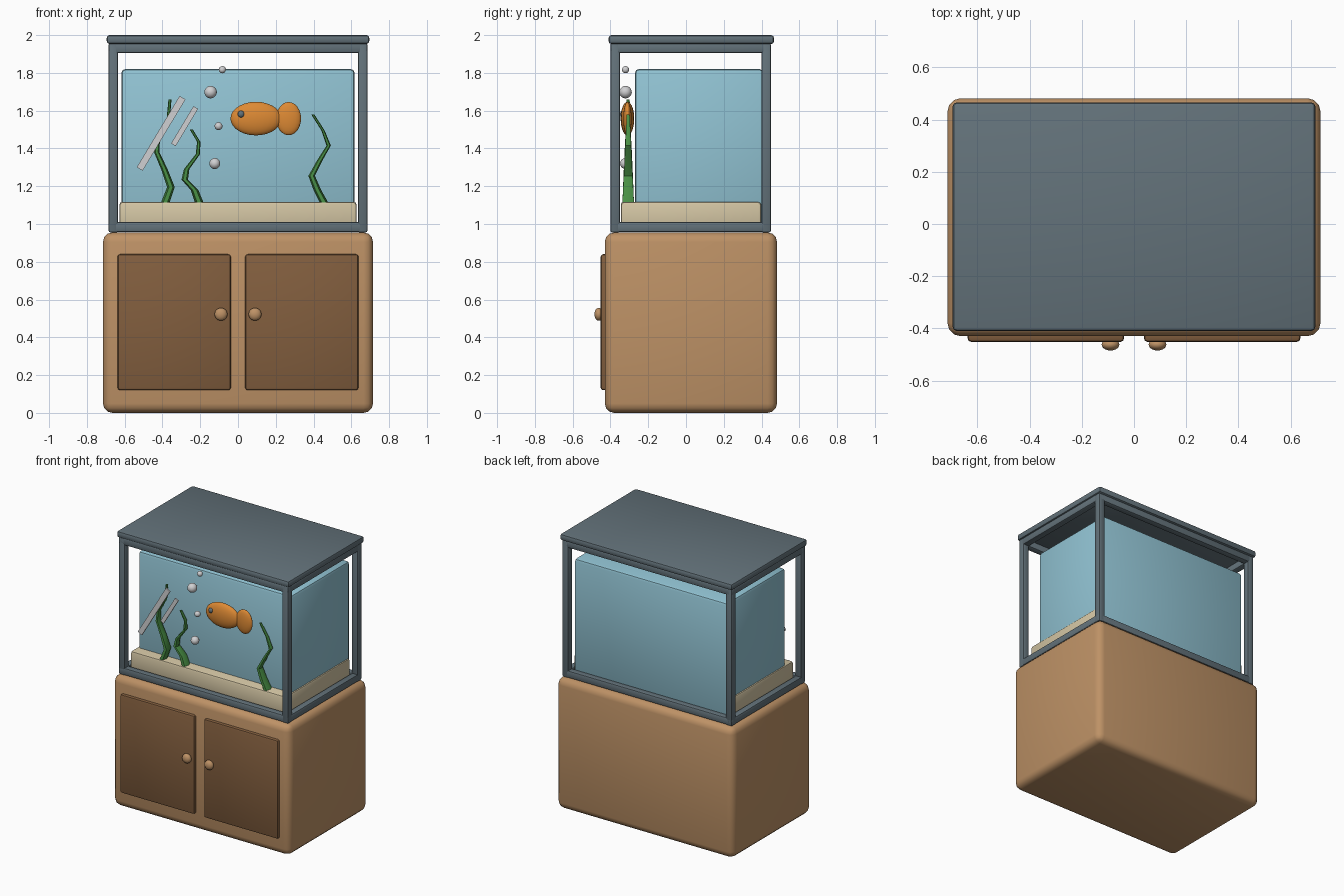
import bpy, bmesh, math

if "Cube" in bpy.data.objects:
    bpy.data.objects.remove(bpy.data.objects["Cube"])

def lin(c):
    c /= 255
    return c / 12.92 if c <= 0.04045 else ((c + 0.055) / 1.055) ** 2.4

def mat(name, r, g, b):
    m = bpy.data.materials.new(name)
    m.diffuse_color = (lin(r), lin(g), lin(b), 1)
    m.use_nodes = True
    m.node_tree.nodes["Principled BSDF"].inputs["Base Color"].default_value = m.diffuse_color
    return m

WOOD = mat("light wood", 190, 146, 102)
DOOR = mat("dark wood", 130, 94, 62)
FRAME = mat("slate grey", 99, 114, 122)
WATER = mat("water blue", 146, 196, 212)
SAND = mat("sand", 212, 198, 164)
ORANGE = mat("fish orange", 222, 138, 52)
GREEN = mat("plant green", 72, 142, 68)
PALE = mat("pale grey", 208, 208, 210)

def finish(ob, name, m, angle=40):
    ob.name = name
    ob.data.materials.append(m)
    bpy.ops.object.select_all(action='DESELECT')
    ob.select_set(True)
    bpy.context.view_layer.objects.active = ob
    bpy.ops.object.shade_smooth_by_angle(angle=math.radians(angle))
    return ob

def box(name, m, x0, x1, y0, y1, z0, z1, bevel=0.01, seg=2):
    bpy.ops.mesh.primitive_cube_add(size=1)
    ob = bpy.context.object
    ob.scale = (x1 - x0, y1 - y0, z1 - z0)
    ob.location = ((x0 + x1) / 2, (y0 + y1) / 2, (z0 + z1) / 2)
    bpy.ops.object.transform_apply(location=False, rotation=False, scale=True)
    if bevel:
        mod = ob.modifiers.new("bevel", 'BEVEL')
        mod.width, mod.segments = bevel, seg
        bpy.ops.object.modifier_apply(modifier="bevel")
    return finish(ob, name, m)

def ball(name, m, loc, radii, seg=20, rings=12):
    bpy.ops.mesh.primitive_uv_sphere_add(segments=seg, ring_count=rings, radius=1, location=loc)
    ob = bpy.context.object
    ob.scale = radii
    bpy.ops.object.transform_apply(location=False, rotation=False, scale=True)
    return finish(ob, name, m, 60)

# Cabinet with two doors and knobs
box("cabinet", WOOD, -0.715, 0.715, -0.43, 0.482, 0, 0.955, 0.05, 3)
for side, s in (("left", -1), ("right", 1)):
    a, b = sorted((s * 0.038, s * 0.638))
    box(side + "_door", DOOR, a, b, -0.452, -0.40, 0.12, 0.84, 0.014)
    ball(side + "_knob", WOOD, (s * 0.09, -0.462, 0.522), (0.034, 0.023, 0.034))

# Tank frame: corner posts, bottom and top rails, lid
X, Y0, Y1, T = 0.685, -0.40, 0.45, 0.05
for xn, x in (("left", -X), ("right", X - T)):
    for yn, y in (("front", Y0), ("back", Y1 - T)):
        box(f"{yn}_{xn}_post", FRAME, x, x + T, y, y + T, 0.955, 1.957)
for zn, z in (("bottom", 0.957), ("top", 1.905)):
    for yn, y in (("front", Y0), ("back", Y1 - T)):
        box(f"{zn}_{yn}_rail", FRAME, -X, X, y, y + T, z, z + 0.053)
    for xn, x in (("left", -X), ("right", X - T)):
        box(f"{zn}_{xn}_rail", FRAME, x, x + T, Y0, Y1, z, z + 0.053)
box("lid", FRAME, -0.695, 0.695, -0.41, 0.466, 1.953, 2.0, 0.015)

# Water and sand
box("water", WATER, -0.617, 0.617, -0.27, 0.41, 0.97, 1.82, 0.02)
box("sand", SAND, -0.628, 0.628, -0.345, 0.398, 0.965, 1.117, 0.015)

# Fish
ball("fish_body", ORANGE, (0.095, -0.31, 1.558), (0.135, 0.036, 0.089), 24, 14)
ball("fish_tail", ORANGE, (0.268, -0.31, 1.558), (0.066, 0.022, 0.088), 20, 12)
ball("fish_eye", FRAME, (0.016, -0.337, 1.582), (0.018, 0.012, 0.018), 12, 8)

# Bubbles
for i, (x, z, r) in enumerate(((-0.083, 1.817, 0.019), (-0.145, 1.698, 0.033),
                               (-0.103, 1.518, 0.021), (-0.123, 1.32, 0.029))):
    ball(f"bubble_{i + 1}", PALE, (x, -0.32, z), (r, r, r), 16, 10)

# Tapered water plants made from horizontal elliptical rings
def plant(name, path, sides=6):
    bm = bmesh.new()
    rings = []
    for i, (x, z) in enumerate(path):
        k = 1 - 0.75 * i / (len(path) - 1)
        rings.append([bm.verts.new((x + 0.023 * max(k, 0.35) * math.cos(a),
                                    -0.306 + 0.036 * k * math.sin(a), z))
                      for a in (2 * math.pi * j / sides for j in range(sides))])
    for lo, hi in zip(rings, rings[1:]):
        for j in range(sides):
            n = (j + 1) % sides
            bm.faces.new((lo[j], lo[n], hi[n], hi[j]))
    bm.faces.new(rings[0][::-1])
    bm.faces.new(rings[-1])
    me = bpy.data.meshes.new(name)
    bm.to_mesh(me)
    bm.free()
    ob = bpy.data.objects.new(name, me)
    bpy.context.collection.objects.link(ob)
    finish(ob, name, GREEN, 40)

plant("left_plant", [(-0.39, 1.10), (-0.355, 1.195), (-0.39, 1.29), (-0.43, 1.38),
                     (-0.425, 1.45), (-0.37, 1.55), (-0.36, 1.66)])
plant("middle_plant", [(-0.20, 1.10), (-0.23, 1.18), (-0.282, 1.235), (-0.272, 1.29),
                       (-0.212, 1.37), (-0.208, 1.435), (-0.247, 1.50)])
plant("right_plant", [(0.462, 1.10), (0.42, 1.18), (0.39, 1.255), (0.432, 1.335),
                      (0.48, 1.415), (0.45, 1.495), (0.396, 1.58)])

# Slanted glass reflections just behind the front frame
for i, (x, z, length, width) in enumerate(((-0.407, 1.48, 0.44, 0.036),
                                           (-0.283, 1.518, 0.23, 0.028))):
    ob = box(f"reflection_{i + 1}", PALE, -length / 2, length / 2, -0.389, -0.379,
             -width / 2, width / 2, 0)
    ob.location.x, ob.location.z = x, z
    ob.rotation_euler.y = -math.radians(59)
